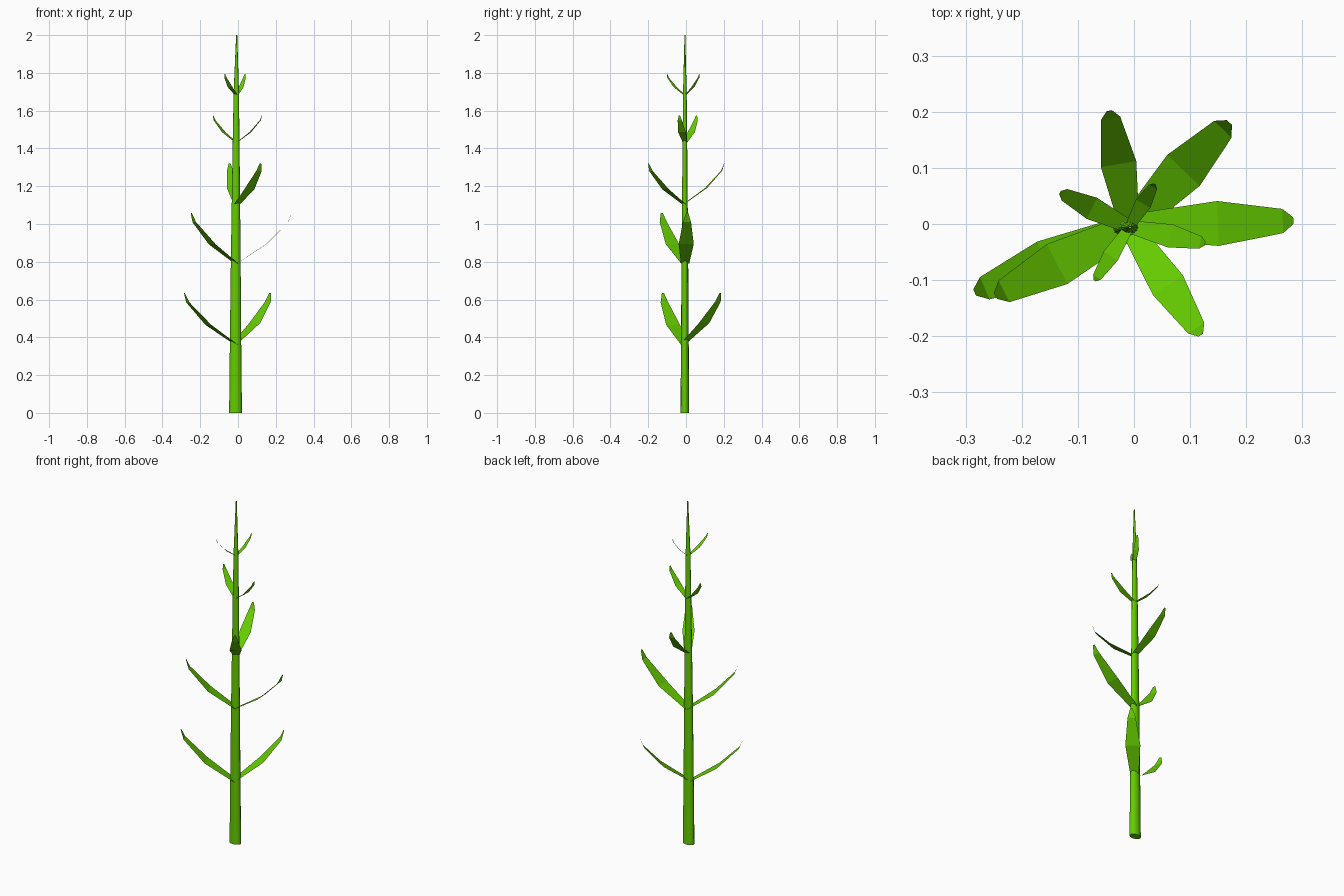
import bpy
from math import cos, sin, tau
from mathutils import Vector

if "Cube" in bpy.data.objects:
    bpy.data.objects.remove(bpy.data.objects["Cube"])

green = bpy.data.materials.new("leaf_green")
green.diffuse_color = (0.13, 0.60, 0.0, 1)
green.use_nodes = True
green.node_tree.nodes["Principled BSDF"].inputs["Base Color"].default_value = green.diffuse_color


def add_mesh(name, verts, faces, smooth=False):
    me = bpy.data.meshes.new(name)
    me.from_pydata(verts, [], faces)
    me.materials.append(green)
    me.polygons.foreach_set("use_smooth", [smooth and len(f) == 4 for f in faces])
    ob = bpy.data.objects.new(name, me)
    bpy.context.collection.objects.link(ob)
    return ob


# Tapered stalk, slightly flattened front to back: (z, half width, centre x)
SIDES = 12
rings = [(0, 0.034, -0.013), (0.38, 0.030, -0.013), (0.8, 0.026, -0.012),
         (1.12, 0.022, -0.011), (1.44, 0.018, -0.010), (1.7, 0.014, -0.009),
         (2, 0.003, -0.007)]
verts = [(cx + r * cos(tau * i / SIDES), -0.006 + 0.68 * r * sin(tau * i / SIDES), z)
         for z, r, cx in rings for i in range(SIDES)]
faces = [(k * SIDES + i, k * SIDES + (i + 1) % SIDES,
          (k + 1) * SIDES + (i + 1) % SIDES, (k + 1) * SIDES + i)
         for k in range(len(rings) - 1) for i in range(SIDES)]
faces.append(tuple(reversed(range(SIDES))))
faces.append(tuple(range((len(rings) - 1) * SIDES, len(rings) * SIDES)))
add_mesh("stalk", verts, faces, smooth=True)

# Leaf outline: (fraction outward, fraction of rise, fraction of half width)
PROFILE = [(0, 0, 0.55), (0.54, 0.385, 1), (0.935, 0.82, 0.54), (1, 1, 0.15)]


def leaf(name, base_z, tip, half_width):
    base = Vector((-0.008, -0.005, base_z))
    span = Vector(tip) - base
    side = Vector((-span.y, span.x, 0)).normalized()
    verts = []
    for out, rise, w in PROFILE:
        p = base + Vector((span.x * out, span.y * out, span.z * rise))
        verts += [p - side * half_width * w, p + side * half_width * w]
    add_mesh(name, verts, [(2 * k, 2 * k + 2, 2 * k + 3, 2 * k + 1) for k in range(3)])


# Pairs of leaves up the stalk: tip height, half width, then (base z, tip x, tip y)
pairs = [
    (0.635, 0.040, (0.36, -0.284, -0.122), (0.375, 0.170, 0.181)),
    (1.058, 0.040, (0.79, -0.247, -0.128), (0.79, 0.284, 0.006)),
    (1.320, 0.032, (1.10, 0.119, -0.198), (1.11, -0.044, 0.202)),
    (1.575, 0.021, (1.43, -0.132, 0.056), (1.43, 0.127, -0.035)),
    (1.795, 0.015, (1.68, -0.070, -0.101), (1.68, 0.037, 0.071)),
]
for n, (tip_z, width, *leaves) in enumerate(pairs, 1):
    for letter, (z, x, y) in zip("ab", leaves):
        leaf(f"leaf_{n}_{letter}", z, (x, y, tip_z), width)
